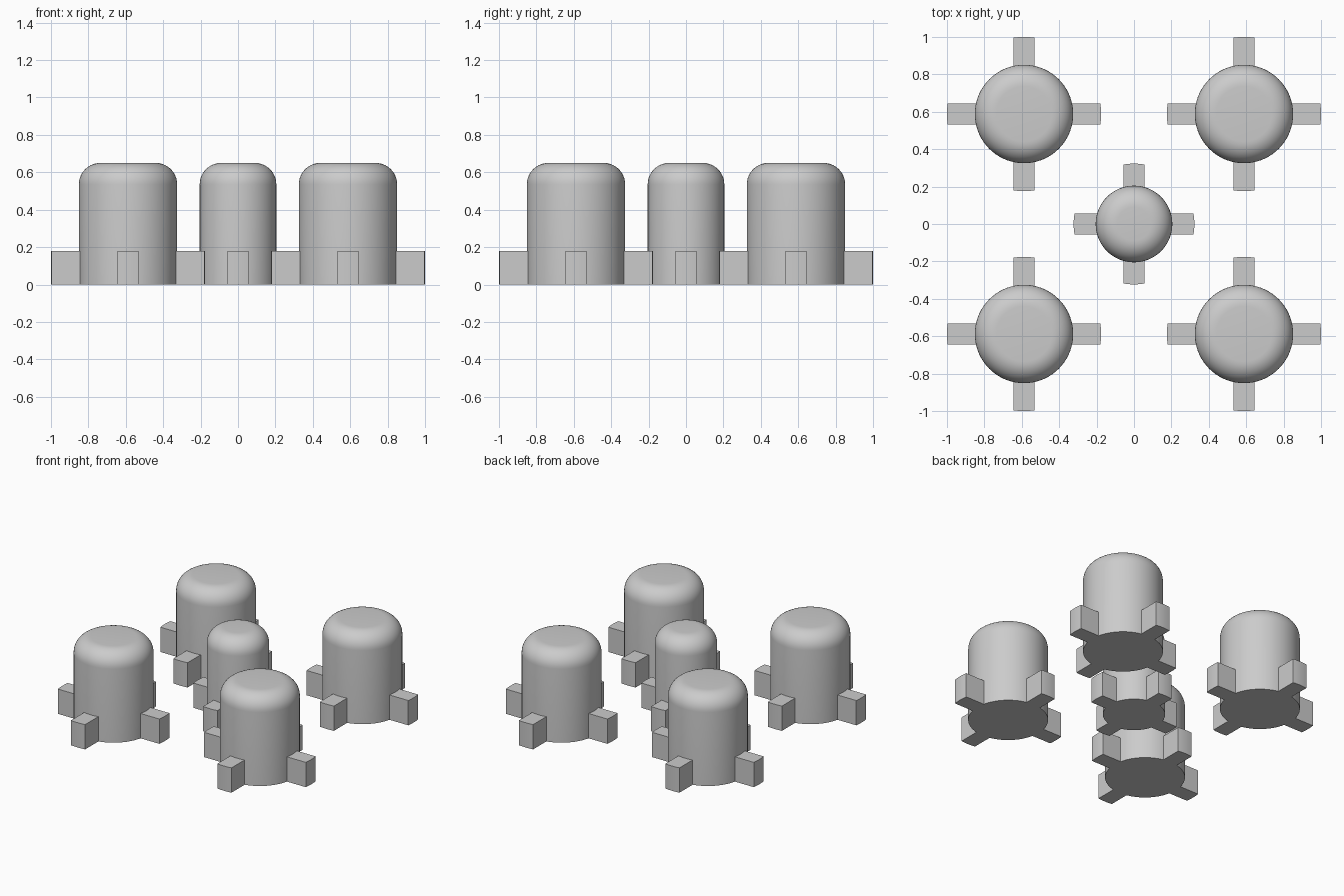
import bpy
import bmesh
from math import asin, cos, sin, pi, radians

cube = bpy.data.objects.get("Cube")
if cube:
    bpy.data.objects.remove(cube, do_unlink=True)

HEIGHT, FIN_HEIGHT, FIN_WIDTH, FILLET = 0.65, 0.18, 0.114, 0.115

grey = bpy.data.materials.new("plain grey")
grey.use_nodes = True
colour = (0.6, 0.6, 0.6, 1)
grey.diffuse_color = colour
grey.node_tree.nodes["Principled BSDF"].inputs["Base Color"].default_value = colour


def finish(bm, name, x, y):
    bmesh.ops.recalc_face_normals(bm, faces=bm.faces)
    mesh = bpy.data.meshes.new(name)
    bm.to_mesh(mesh)
    bm.free()
    mesh.materials.append(grey)
    obj = bpy.data.objects.new(name, mesh)
    obj.location = (x, y, 0)
    bpy.context.collection.objects.link(obj)
    bpy.ops.object.select_all(action="DESELECT")
    obj.select_set(True)
    bpy.context.view_layer.objects.active = obj
    bpy.ops.object.shade_smooth_by_angle(angle=radians(30))
    return obj


# Round post with a rolled top edge
def post(name, x, y, radius):
    bm = bmesh.new()
    bmesh.ops.create_cone(bm, cap_ends=True, segments=72, radius1=radius,
                          radius2=radius, depth=HEIGHT)
    bmesh.ops.translate(bm, verts=bm.verts, vec=(0, 0, HEIGHT / 2))
    rim = [e for e in bm.edges if all(v.co.z > HEIGHT - 0.01 for v in e.verts)]
    bmesh.ops.bevel(bm, geom=rim, offset=FILLET, segments=10, profile=0.5,
                    affect="EDGES")
    return finish(bm, name, x, y)


# Four low fins, closed by arcs concentric with the post
def fins(name, x, y, inner, outer, steps=6):
    bm = bmesh.new()
    for quarter in range(4):
        turn = quarter * pi / 2
        outline = []
        for radius, direction in ((outer, 1), (inner - 0.004, -1)):
            half = asin(FIN_WIDTH / 2 / radius)
            for i in range(steps + 1):
                a = turn + direction * half * (2 * i / steps - 1)
                outline.append(bm.verts.new((radius * cos(a), radius * sin(a), 0)))
        base = bm.faces.new(outline)
        top = bmesh.ops.extrude_face_region(bm, geom=[base], use_keep_orig=True)
        raised = [v for v in top["geom"] if isinstance(v, bmesh.types.BMVert)]
        bmesh.ops.translate(bm, verts=raised, vec=(0, 0, FIN_HEIGHT))
    return finish(bm, name, x, y)


# Four large corner posts around a slimmer middle post
CORNER = 0.588
for side, sx in (("left", 1), ("right", -1)):
    for end, sy in (("front", -1), ("back", 1)):
        label = f"{end}_{side}"
        post(f"{label}_post", sx * CORNER, sy * CORNER, 0.263)
        fins(f"{label}_fins", sx * CORNER, sy * CORNER, 0.263, 0.412)
post("middle_post", 0, 0, 0.205)
fins("middle_fins", 0, 0, 0.205, 0.323)
